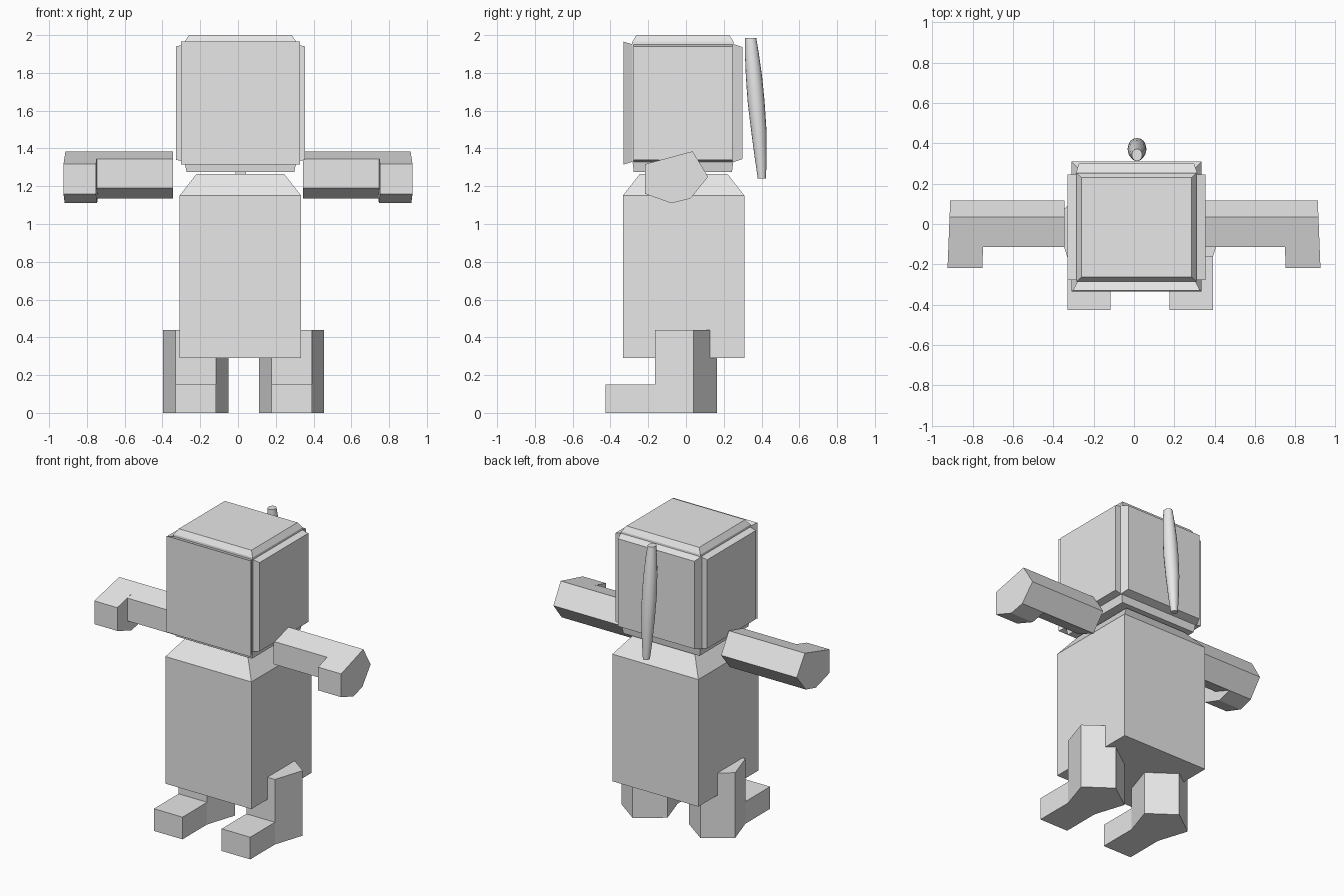
import bpy
import bmesh
import math
from mathutils import Vector

if "Cube" in bpy.data.objects:
    bpy.data.objects.remove(bpy.data.objects["Cube"])

GREY = (0.8, 0.8, 0.8, 1)
grey = bpy.data.materials.new("plain grey")
grey.use_nodes = True
grey.diffuse_color = GREY
grey.node_tree.nodes["Principled BSDF"].inputs["Base Color"].default_value = GREY


def loft(name, rings, smooth=False):
    """Skin a list of equal-length rings and cap both ends."""
    bm = bmesh.new()
    loops = [[bm.verts.new(p) for p in ring] for ring in rings]
    n = len(loops[0])
    for a, b in zip(loops, loops[1:]):
        for i in range(n):
            j = (i + 1) % n
            bm.faces.new((a[i], a[j], b[j], b[i]))
    bm.faces.new(loops[0])
    bm.faces.new(loops[-1])
    bmesh.ops.recalc_face_normals(bm, faces=bm.faces)
    mesh = bpy.data.meshes.new(name)
    bm.to_mesh(mesh)
    bm.free()
    mesh.materials.append(grey)
    obj = bpy.data.objects.new(name, mesh)
    bpy.context.collection.objects.link(obj)
    if smooth:
        bpy.ops.object.select_all(action='DESELECT')
        obj.select_set(True)
        bpy.context.view_layer.objects.active = obj
        bpy.ops.object.shade_smooth_by_angle(angle=math.radians(50))
    return obj


def slab(name, axis, center, levels):
    """Tapered block along an axis; levels hold (position, half u, half v)."""
    rings = []
    u, v = [k for k in range(3) if k != axis]
    for pos, hu, hv in levels:
        ring = []
        for su, sv in ((-1, -1), (1, -1), (1, 1), (-1, 1)):
            p = Vector(center)
            p[axis] = pos
            p[u] += su * hu
            p[v] += sv * hv
            ring.append(p)
        rings.append(ring)
    return loft(name, rings)


# Body with sloped shoulders, and a tiny neck
MID = (0.0125, -0.0125, 0)
slab("body", 2, MID, [(0.29, 0.322, 0.322), (1.15, 0.322, 0.322), (1.265, 0.232, 0.232)])
slab("neck", 2, (0.015, -0.0125, 0), [(1.255, 0.027, 0.027), (1.285, 0.027, 0.027)])

# Head core with a raised plate on each face
HEAD = (0.0125, -0.0165, 1.64)
slab("head_core", 2, HEAD, [(1.275, 0.285, 0.26), (1.325, 0.295, 0.266),
                            (1.955, 0.295, 0.266)])
slab("head_top", 2, HEAD, [(1.945, 0.298, 0.27), (1.965, 0.296, 0.268), (2.0, 0.272, 0.246)])
slab("face_plate", 1, HEAD, [(-0.28, 0.29, 0.31), (-0.33, 0.315, 0.325)])
slab("head_back_plate", 1, HEAD, [(0.245, 0.303, 0.315), (0.30, 0.285, 0.296)])
for side, s in (("left", 1), ("right", -1)):
    slab(side + "_head_plate", 0, HEAD, [(0.0125 + s * 0.29, 0.262, 0.312),
                                         (0.0125 + s * 0.342, 0.262, 0.3)])

# Arms with five-sided section, the hand thrust forward at the end
ARM = [(0.035, 1.385), (0.117, 1.25), (0.024, 1.135), (-0.115, 1.19), (-0.115, 1.344)]
HAND = ARM[:3] + [(-0.077, 1.11), (-0.217, 1.16), (-0.217, 1.317)]
for side, s in (("left", 1), ("right", -1)):
    loft(side + "_arm", [[(s * x, y, z) for y, z in ARM] for x in (0.345, 0.76)])
    loft(side + "_hand", [[(s * (x - 0.04 * y), y, z) for y, z in HAND]
                          for x in (0.743, 0.915)])

# Five-sided legs with block feet
LEG = [(-0.107, -0.163), (0.107, -0.163), (0.173, 0.04), (0, 0.165), (-0.173, 0.04)]
for side, s in (("left", 1), ("right", -1)):
    cx = 0.03 + s * 0.2535
    loft(side + "_leg", [[(cx + x, y, z) for x, y in LEG] for z in (0, 0.44)])
    slab(side + "_foot", 1, (cx, 0, 0.075), [(-0.427, 0.107, 0.075), (-0.16, 0.107, 0.075)])

# Slender rod behind the head: height, centre depth, half width, half depth
ROD = [(1.985, 0.342, 0.026, 0.03), (1.9, 0.349, 0.036, 0.037), (1.78, 0.36, 0.044, 0.043),
       (1.65, 0.371, 0.047, 0.045), (1.5, 0.385, 0.043, 0.041), (1.35, 0.395, 0.033, 0.031),
       (1.24, 0.402, 0.022, 0.022)]
ANGLES = [math.tau * i / 16 for i in range(16)]
loft("back_rod", [[(0.015 + rx * math.cos(a), y + ry * math.sin(a), z) for a in ANGLES]
                  for z, y, rx, ry in ROD], smooth=True)
